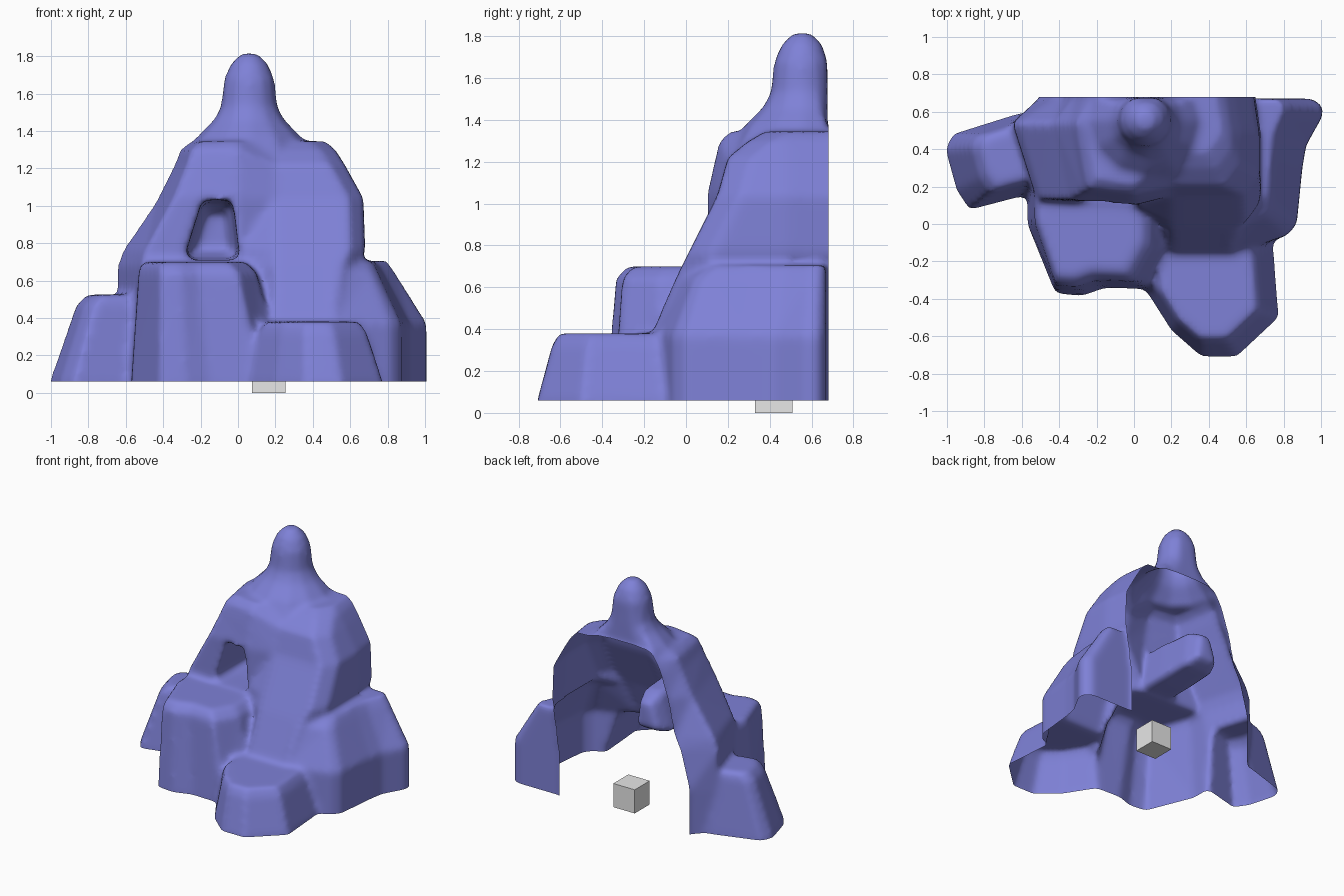
import bpy, bmesh, math

if "Cube" in bpy.data.objects:
    bpy.data.objects.remove(bpy.data.objects["Cube"], do_unlink=True)


def material(name, rgb):
    mat = bpy.data.materials.new(name)
    mat.use_nodes = True
    mat.diffuse_color = (*rgb, 1)
    bsdf = next(n for n in mat.node_tree.nodes if n.type == "BSDF_PRINCIPLED")
    bsdf.inputs["Base Color"].default_value = (*rgb, 1)
    return mat


def loft(name, rings):
    """Closed solid through rings that all have the same point count."""
    bm = bmesh.new()
    loops = [[bm.verts.new(p) for p in ring] for ring in rings]
    count = len(loops[0])
    for low, high in zip(loops, loops[1:]):
        for i in range(count):
            j = (i + 1) % count
            bm.faces.new((low[i], low[j], high[j], high[i]))
    bm.faces.new(loops[0][::-1])
    bm.faces.new(loops[-1])
    bmesh.ops.triangulate(bm, faces=bm.faces[:])
    bmesh.ops.recalc_face_normals(bm, faces=bm.faces[:])
    mesh = bpy.data.meshes.new(name)
    bm.to_mesh(mesh)
    bm.free()
    obj = bpy.data.objects.new(name, mesh)
    bpy.context.collection.objects.link(obj)
    return obj


def scaled(points, anchor, sx, sy, z):
    """Flat ring at height z, scaled about an anchor point."""
    ax, ay = anchor
    return [(ax + (x - ax) * sx, ay + (y - ay) * sy, z) for x, y in points]


def ledge(name, foot, anchor, sx, sy, bend, top):
    """Rock ledge, upright to the bend, then leaning to a softened rim."""
    rim = 0.88
    return loft(name, [scaled(foot, anchor, 1, 1, base - overlap),
                       scaled(foot, anchor, 1, 1, bend),
                       scaled(foot, anchor, sx, sy, top - overlap / 2),
                       scaled(foot, anchor, sx * rim, sy * rim, top)])


def mountain_ring(z, left, edge, right, front_left, front_right):
    """Mountain outline at one height, running past the open back."""
    corner = left * 0.8
    behind = back + 0.2
    outline = [(edge, behind), (edge, back), (left, back - 0.14),
               (corner, front_left + 0.03), (0, front_left), (0.2, front_right),
               (right - 0.08, front_right), (right, front_right + 0.11),
               (right, back - 0.2), (right - 0.06, behind)]
    return [(x, y, z) for x, y in outline]


def bake(obj):
    """Apply every modifier on the object."""
    graph = bpy.context.evaluated_depsgraph_get()
    mesh = bpy.data.meshes.new_from_object(obj.evaluated_get(graph))
    obj.modifiers.clear()
    obj.data = mesh


def boolean(target, other, operation):
    mod = target.modifiers.new(operation, "BOOLEAN")
    mod.operation, mod.solver, mod.object = operation, "EXACT", other
    bake(target)
    bpy.data.objects.remove(other, do_unlink=True)


base, back, overlap = 0.06, 0.68, 0.12

# Main mountain
mountain = loft("mountain_shell", [
    mountain_ring(z=base - overlap, left=-.63, edge=-.5, right=.6, front_left=.05, front_right=-.06),
    mountain_ring(z=.38, left=-.65, edge=-.5, right=.6, front_left=.07, front_right=-.16),
    mountain_ring(z=.68, left=-.65, edge=-.42, right=.64, front_left=.1, front_right=-.03),
    mountain_ring(z=.76, left=-.62, edge=-.38, right=.68, front_left=.1, front_right=.01),
    mountain_ring(z=1.04, left=-.43, edge=-.32, right=.67, front_left=.1, front_right=.15),
    mountain_ring(z=1.22, left=-.34, edge=-.26, right=.57, front_left=.14, front_right=.2),
    mountain_ring(z=1.3, left=-.31, edge=-.22, right=.52, front_left=.16, front_right=.3),
    mountain_ring(z=1.345, left=-.25, edge=-.18, right=.47, front_left=.21, front_right=.38),
])

# Ledges around the foot
right_foot = [(-.4, .6), (-.62, .59), (-.97, .48), (-1.01, .4), (-.95, .18), (-.88, .075), (-.4, .2)]
middle_foot = [(-.57, .2), (-.57, 0), (-.42, -.37), (-.28, -.385), (-.15, -.34), (.12, -.35), (.25, -.15), (.25, .2)]
corner_foot = [(.04, .2), (.06, -.35), (.2, -.57), (.36, -.71), (.55, -.71), (.775, -.5), (.72, .2)]
left_foot = [(.5, .67), (.95, .67), (1.01, .63), (1.01, .58), (.92, .42), (.9, .3), (.87, 0), (.82, -.06), (.5, -.17)]
ledges = [
    ledge("right_ledge", right_foot, anchor=(-.4, .45), sx=.77, sy=.77, bend=base, top=.525),
    ledge("middle_ledge", middle_foot, anchor=(-.4, .1), sx=.77, sy=.9, bend=base, top=.7),
    ledge("corner_ledge", corner_foot, anchor=(.35, -.36), sx=.8, sy=.8, bend=base, top=.38),
    ledge("left_ledge", left_foot, anchor=(.5, .67), sx=.66, sy=.86, bend=.37, top=.705),
]

# Rounded summit, closed just inside the back plane
summit_profile = [(1.24, .36), (1.37, .28), (1.46, .19), (1.53, .153),
                  (1.68, .136), (1.76, .1), (1.815, .045)]
sides = 12
angles = [math.tau * i / sides for i in range(sides)]
summit = loft("summit", [
    [(.06 + r * math.cos(a), min(.555 + r * math.sin(a), back - .004), z) for a in angles]
    for z, r in summit_profile])

for part in ledges + [summit]:
    boolean(mountain, part, "UNION")

# Cave recess that tapers towards the back
mouth = [(-.29, .71), (.01, .71), (-.03, 1.03), (-.19, 1.03), (-.24, .87)]
taper = [(-.05, 1), (.3, 1), (.56, .9), (.67, .6)]
cave = loft("cave", [[(-.14 + (x + .14) * s, y, .84 + (z - .84) * s) for x, z in mouth]
                     for y, s in taper])
boolean(mountain, cave, "DIFFERENCE")

# Weather the rock into one soft skin
remesh = mountain.modifiers.new("skin", "REMESH")
remesh.mode, remesh.voxel_size = "VOXEL", 0.022
soft = mountain.modifiers.new("soften", "SMOOTH")
soft.factor, soft.iterations = 0.5, 7
bake(mountain)

# Open the hollow at the back and underneath
bm = bmesh.new()
bm.from_mesh(mountain.data)
for point, normal in (((0, back, 0), (0, 1, 0)), ((0, 0, base), (0, 0, -1))):
    bmesh.ops.bisect_plane(bm, geom=bm.verts[:] + bm.edges[:] + bm.faces[:], dist=1e-5,
                           plane_co=point, plane_no=normal, clear_outer=True)
bm.to_mesh(mountain.data)
bm.free()
mountain.data.materials.clear()
mountain.data.materials.append(material("violet blue rock", (.21, .22, .68)))

bpy.ops.object.select_all(action="DESELECT")
mountain.select_set(True)
bpy.context.view_layer.objects.active = mountain
bpy.ops.object.shade_smooth_by_angle(angle=math.radians(50))

# Small block standing inside the hollow
bpy.ops.mesh.primitive_cube_add(size=.18, location=(.165, .42, .09))
block = bpy.context.object
block.name = "small_block"
block.data.materials.append(material("light grey", (.8, .8, .8)))
